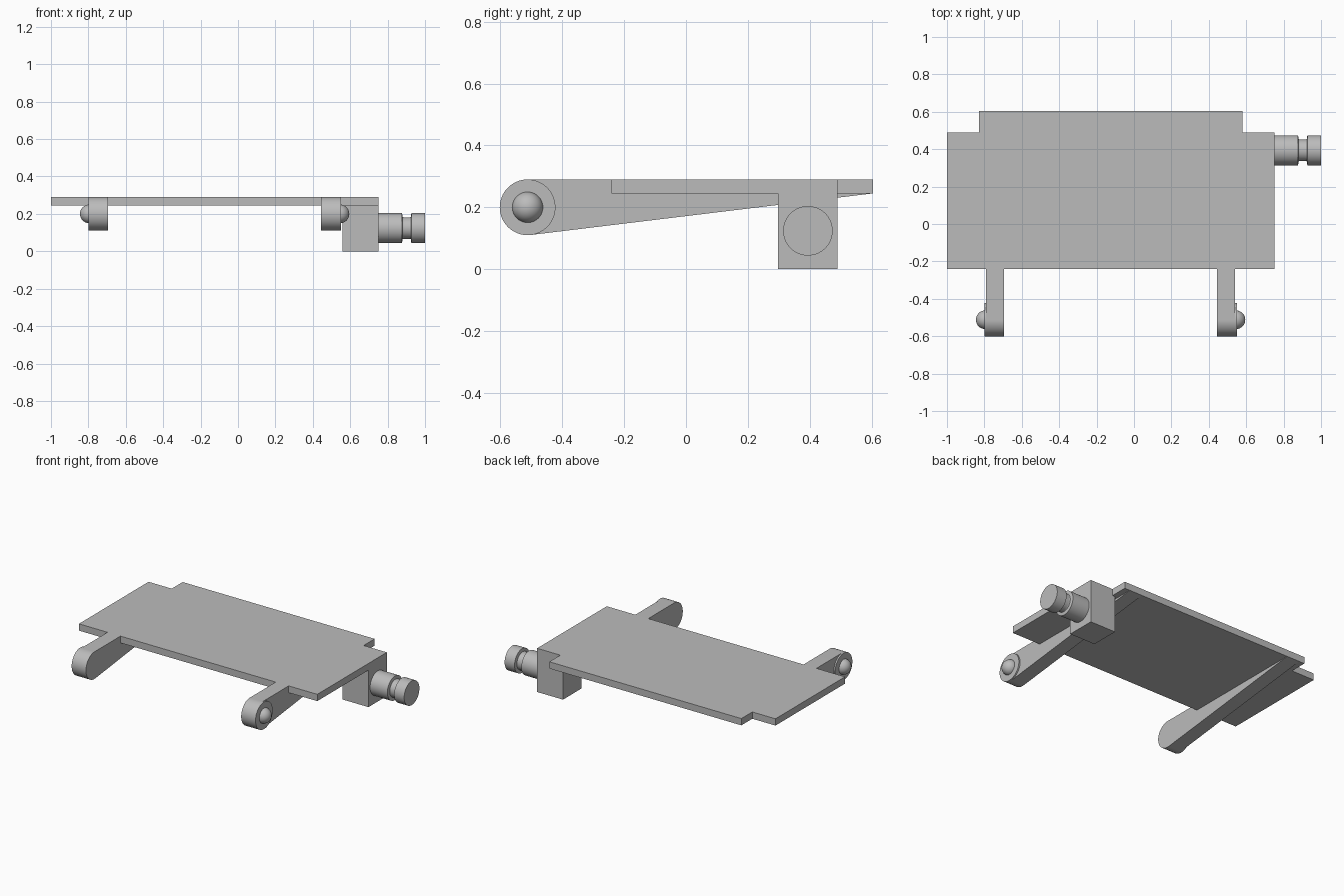
import bpy
import bmesh
from math import cos, sin, pi, radians
from mathutils import Matrix

cube = bpy.data.objects.get("Cube")
if cube:
    bpy.data.objects.remove(cube, do_unlink=True)

grey = bpy.data.materials.new("plain grey")
grey.use_nodes = True
grey.diffuse_color = (0.5, 0.5, 0.5, 1)
grey.node_tree.nodes["Principled BSDF"].inputs["Base Color"].default_value = grey.diffuse_color

PANEL_X = -0.125           # centre line of the panel and its arms
TOP, UNDER, BACK = 0.29, 0.245, 0.605
FRONT = -0.24
PIVOT_Y, PIVOT_Z, PIVOT_R = -0.512, 0.2, 0.09


def finish(name, bm, smooth=False):
    bmesh.ops.recalc_face_normals(bm, faces=bm.faces)
    mesh = bpy.data.meshes.new(name)
    bm.to_mesh(mesh)
    bm.free()
    mesh.materials.append(grey)
    obj = bpy.data.objects.new(name, mesh)
    bpy.context.collection.objects.link(obj)
    if smooth:
        bpy.ops.object.select_all(action='DESELECT')
        obj.select_set(True)
        bpy.context.view_layer.objects.active = obj
        bpy.ops.object.shade_smooth_by_angle(angle=radians(30))
    return obj


def extrude(name, points, offset, smooth=False):
    """Prism from a closed loop of points pushed along an offset."""
    bm = bmesh.new()
    face = bm.faces.new([bm.verts.new(p) for p in points])
    new = bmesh.ops.extrude_face_region(bm, geom=[face])["geom"]
    verts = [v for v in new if isinstance(v, bmesh.types.BMVert)]
    bmesh.ops.translate(bm, verts=verts, vec=offset)
    return finish(name, bm, smooth)


def arc(cy, cz, r, start, end, steps):
    angles = [radians(start + (end - start) * i / steps) for i in range(steps + 1)]
    return [(cy + r * cos(a), cz + r * sin(a)) for a in angles]


# Panel with notched back corners
half = [(0.875, FRONT), (0.875, 0.49), (0.705, 0.49), (0.705, BACK)]
outline = half + [(-x, y) for x, y in reversed(half)]
extrude("panel", [(PANEL_X + x, y, UNDER) for x, y in outline], (0, 0, TOP - UNDER))

# Tapered hinge arms with a raised disc and a domed pin on the outside
arm = arc(PIVOT_Y, PIVOT_Z, PIVOT_R, 90, 277, 32)
arm += [(BACK, UNDER), (FRONT, UNDER), (FRONT, TOP)]
disc = arc(PIVOT_Y, PIVOT_Z, PIVOT_R, 0, 360, 64)[:-1]
for side, label in ((1, "left"), (-1, "right")):
    inner, outer = PANEL_X + side * 0.57, PANEL_X + side * 0.665
    extrude(label + "_arm", [(inner, y, z) for y, z in arm], (outer - inner, 0, 0), True)
    extrude(label + "_pivot_disc", [(outer, y, z) for y, z in disc], (side * 0.01, 0, 0), True)
    bm = bmesh.new()
    bmesh.ops.create_uvsphere(
        bm, u_segments=40, v_segments=20, radius=0.05,
        matrix=Matrix.Translation((outer + side * 0.005, PIVOT_Y, PIVOT_Z))
        @ Matrix.Rotation(pi / 2, 4, 'Y'))
    finish(label + "_pivot_pin", bm, True)

# Block hanging under the back left corner
block = [(0.56, 0.297), (0.75, 0.297), (0.75, 0.49), (0.56, 0.49)]
extrude("knob_block", [(x, y, 0) for x, y in block], (0, 0, UNDER))

# Turned knob with a rounded groove
profile = [(0.74, 0), (0.74, 0.08), (0.877, 0.08)]
profile += arc(0.902, 0.072, 0.025, 180, 360, 12)[2:-2]
profile += [(0.927, 0.08), (1.0, 0.08), (1.0, 0)]
profile = [(x, max(r, 0.058) if r else 0) for x, r in profile]
bm = bmesh.new()
verts = [bm.verts.new((x, 0, r)) for x, r in profile]
edges = [bm.edges.new(pair) for pair in zip(verts, verts[1:])]
bmesh.ops.spin(bm, geom=verts + edges, cent=(0, 0, 0), axis=(1, 0, 0),
               angle=2 * pi, steps=64)
bmesh.ops.remove_doubles(bm, verts=bm.verts, dist=0.0001)
bmesh.ops.translate(bm, verts=bm.verts, vec=(0, 0.394, 0.124))
finish("knob", bm, True)
